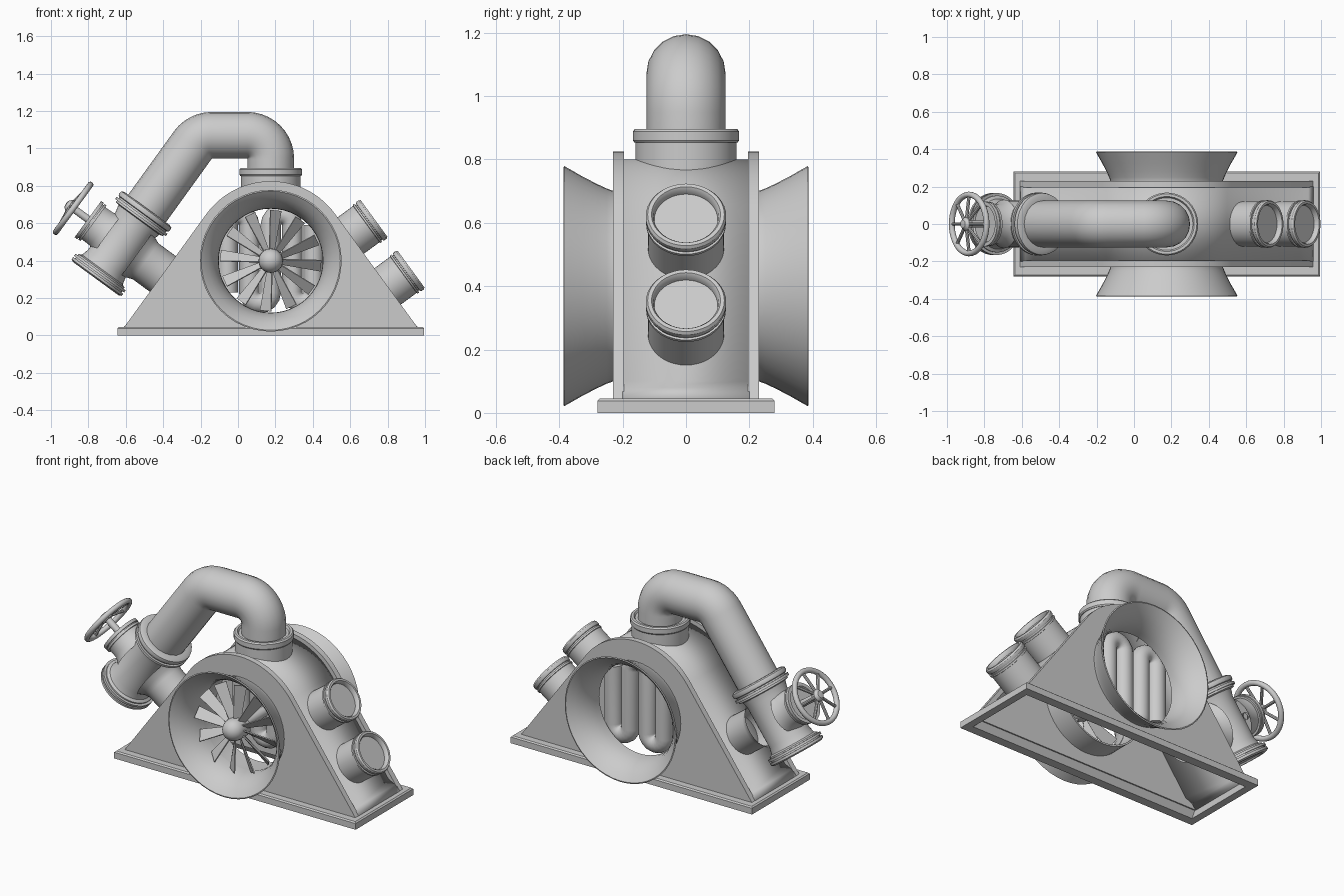
import bpy, bmesh
from math import sin, cos, pi, radians, atan2, hypot
from mathutils import Vector, Matrix

if "Cube" in bpy.data.objects:
    bpy.data.objects.remove(bpy.data.objects["Cube"])

CX, CZ = 0.175, 0.40                 # centre of the fan and of the rounded housing
SL = Vector((0.59, 0, 0.807))        # direction up the left slope
NL = Vector((-0.807, 0, 0.59))       # outward from left slope
NR = Vector((0.807, 0, 0.59))        # outward from right slope
TR = Vector((-0.59, 0, 0.807))       # up the right slope
C = Vector((CX, 0, CZ))


def finish(name, bm, smooth=True, recalc=True):
    if recalc:
        bmesh.ops.recalc_face_normals(bm, faces=bm.faces[:])
    me = bpy.data.meshes.new(name)
    bm.to_mesh(me)
    bm.free()
    if smooth:
        me.shade_smooth()
        me.set_sharp_from_angle(angle=radians(32))
    ob = bpy.data.objects.new(name, me)
    bpy.context.collection.objects.link(ob)
    return ob


def lathe(name, profile, origin, axis, seg=40):
    """Revolve (radius, height) points about an axis."""
    bm = bmesh.new()
    m = Matrix.Translation(origin) @ Vector(axis).to_track_quat('Z', 'Y').to_matrix().to_4x4()
    rings = []
    for r, h in profile:
        if r == 0:
            rings.append([bm.verts.new(m @ Vector((0, 0, h)))])
        else:
            rings.append([bm.verts.new(m @ Vector((r * cos(2 * pi * i / seg), r * sin(2 * pi * i / seg), h)))
                          for i in range(seg)])
    for a, b in zip(rings, rings[1:]):
        for i in range(seg):
            j = (i + 1) % seg
            f = [a[i % len(a)], a[j % len(a)], b[j % len(b)], b[i % len(b)]]
            bm.faces.new(list(dict.fromkeys(f)))
    return finish(name, bm)


def to_mesh(name, cu):
    """Turn a curve datablock into a mesh object."""
    tmp = bpy.data.objects.new("tmp", cu)
    bpy.context.collection.objects.link(tmp)
    bpy.context.view_layer.update()
    dg = bpy.context.evaluated_depsgraph_get()
    me = bpy.data.meshes.new_from_object(tmp.evaluated_get(dg))
    bpy.data.objects.remove(tmp)
    bm = bmesh.new()
    bm.from_mesh(me)
    bmesh.ops.remove_doubles(bm, verts=bm.verts[:], dist=1e-5)
    return bm


def spline(cu, pts, cyclic=False):
    s = cu.splines.new('POLY')
    s.points.add(len(pts) - 1)
    for p, q in zip(s.points, pts):
        p.co = (*q, 1)
    s.use_cyclic_u = cyclic


def tube(name, pts, r, cyclic=False, res=6):
    cu = bpy.data.curves.new(name, 'CURVE')
    cu.dimensions = '3D'
    cu.bevel_depth, cu.bevel_resolution, cu.use_fill_caps = r, res, True
    spline(cu, pts, cyclic)
    return finish(name, to_mesh(name, cu))


def arc(cx, cz, r, a0, a1, n):
    return [(cx + r * cos(radians(a0 + (a1 - a0) * i / n)),
             cz + r * sin(radians(a0 + (a1 - a0) * i / n))) for i in range(n + 1)]


# base frame: hollow rectangle with a chamfered outer top edge
bm = bmesh.new()
loops = []
for hx, hy, z in [(.82, .28, 0), (.82, .28, .038), (.812, .272, .045), (.775, .2, .045), (.775, .225, 0)]:
    loops.append([bm.verts.new((CX + sx * hx, sy * hy, z)) for sx, sy in ((-1, -1), (1, -1), (1, 1), (-1, 1))])
for a, b in zip(loops, loops[1:] + loops[:1]):
    for i in range(4):
        bm.faces.new((a[i], a[(i + 1) % 4], b[(i + 1) % 4], b[i]))
finish("base_frame", bm, smooth=False)

# side plates with round openings
A = 36.2
for side, nm in ((-1, "front"), (1, "back")):
    cu = bpy.data.curves.new("plate", 'CURVE')
    cu.dimensions, cu.fill_mode, cu.extrude = '2D', 'BOTH', 0.0175
    spline(cu, [(x, z, 0) for x, z in [(.962, .04)] + arc(CX, CZ, .425, A, 180 - A, 28) + [(-.612, .04)]], True)
    spline(cu, [(x, z, 0) for x, z in arc(CX, CZ, .285, 0, 351, 39)], True)
    bm = to_mesh("plate", cu)
    bm.transform(Matrix.Translation((0, side * .2125, 0)) @ Matrix.Rotation(pi / 2, 4, 'X'))
    finish(nm + "_side_plate", bm)

# housing shell between the plates, with a small ledge at both feet
half = [(.785, .045), (.757, .08), (.712, .10)]
prof = [(CX + x, z) for x, z in half] + arc(CX, CZ, .40, A, 180 - A, 28) + [(CX - x, z) for x, z in half[::-1]]
bm = bmesh.new()
rows = [[bm.verts.new((x, y, z)) for x, z in prof] for y in (-.2, .2)]
for i in range(len(prof) - 1):
    bm.faces.new((rows[0][i], rows[0][i + 1], rows[1][i + 1], rows[1][i]))
shell = finish("housing_shell", bm, recalc=False)
mod = shell.modifiers.new("thickness", 'SOLIDIFY')
mod.thickness = 0.012
mod.offset = 1 if shell.data.polygons[15].normal.z < 0 else -1

# flared trumpets on both sides
flare = [(.278, .195), (.28, .235), (.29, .275), (.308, .315), (.335, .352), (.362, .378), (.372, .387),
         (.379, .385), (.368, .365), (.345, .325), (.322, .28), (.308, .25), (.30, .228), (.30, .195), (.278, .195)]
for side, nm in ((-1, "front"), (1, "back")):
    lathe(nm + "_trumpet", flare, (CX, 0, CZ), (0, side, 0), 48)
lathe("fan_duct", [(.28, .2), (.28, .06), (.29, .06), (.29, .2)], (CX, 0, CZ), (0, -1, 0), 48)

# fan: hub, shaft and pitched blades
hub = [(.065 * cos(radians(a)), .29 + .065 * sin(radians(a))) for a in range(0, 90, 15)] + [(0, .355)]
lathe("fan_hub", [(0, .22), (.065, .22)] + hub, (CX, 0, CZ), (0, -1, 0), 24)
lathe("fan_shaft", [(0, 0), (.03, 0), (.03, .23)], (CX, 0, CZ), (0, -1, 0), 16)
bm = bmesh.new()
for k in range(12):
    rot = Matrix.Translation((CX, -.265, CZ)) @ Matrix.Rotation(2 * pi * k / 12 + .1, 4, 'Y')
    v = []
    for r, w, pitch in ((.045, .022, 55), (.27, .036, 35)):
        for s, t in ((-1, -1), (1, -1), (1, 1), (-1, 1)):
            p = Matrix.Rotation(radians(pitch), 4, 'Z') @ Vector((s * w, t * .003, r))
            v.append(bm.verts.new(rot @ p))
    for f in ((0, 1, 2, 3), (4, 5, 6, 7), (0, 1, 5, 4), (1, 2, 6, 5), (2, 3, 7, 6), (3, 0, 4, 7)):
        bm.faces.new([v[i] for i in f])
finish("fan_blades", bm, smooth=False)

# serpentine cooling coil inside
pts, step, n = [], .115, 5
for k in range(n):
    x = CX + (k - (n - 1) / 2) * step
    up = k % 2 == 0
    pts += [(x, .23), (x, .59)] if up else [(x, .59), (x, .23)]
    if k < n - 1:
        a0, a1 = (180, 0) if up else (180, 360)
        pts += arc(x + step / 2, .59 if up else .23, step / 2, a0, a1, 8)[1:-1]
tube("cooling_coil", [(x, .12, z) for x, z in pts], .054)

# top collar and overhead pipe
lathe("top_collar", [(.16, .755), (.16, .853), (.163, .853), (.168, .86), (.168, .888), (.161, .896),
                     (.147, .896), (.14, .885), (.12, .885)], (CX, 0, 0), (0, 0, 1))
P0 = Vector((-.241, 0, 1.014))          # where the sloping run of the pipe starts
path = [(CX, .85)] + arc(.05, .945, .125, 0, 90, 10) + arc(-.14, .945, .125, 90, 143.8, 6)
end = P0 - SL * .45
tube("overhead_pipe", [(x, 0, z) for x, z in path] + [end], .125, res=8)

# valve body with double flanges
lathe("valve_body", [(.12, .415), (.15, .415), (.165, .422), (.168, .435), (.165, .448), (.155, .452),
                     (.155, .46), (.168, .46), (.168, .475), (.155, .475), (.155, .485), (.135, .49),
                     (.125, .53), (.125, .78), (.135, .82), (.152, .828), (.152, .836), (.166, .836),
                     (.166, .85), (.154, .85), (.154, .858), (.166, .858), (.166, .872), (.15, .88),
                     (.13, .88), (.125, .87), (0, .87)], P0, -SL)
V = P0 - SL * .648                      # valve centre
lathe("valve_outlet", [(.155, .10), (.13, .13), (.118, .16), (.118, .345)], V, -NL)
lathe("valve_bonnet", [(.13, .09), (.108, .13), (.106, .185), (.118, .185), (.118, .198), (.11, .198),
                       (.11, .204), (.12, .204), (.12, .222), (.1, .222), (.095, .212), (0, .212)], V, NL)

# handwheel on its stem
lathe("valve_stem", [(.02, .2), (.02, .32), (.034, .322), (.036, .345), (.022, .362), (0, .366)], V, NL, 20)
Y = Vector((0, 1, 0))


def wheel_point(a, r, s):
    return V + NL * s + (SL * cos(a) + Y * sin(a)) * r


tube("handwheel_rim", [wheel_point(2 * pi * i / 40, .157, .32) for i in range(40)], .016, True, 4)
for k in range(8):
    a = 2 * pi * k / 8
    tube(f"handwheel_spoke_{k + 1}", [wheel_point(a, .02, .338), wheel_point(a, .155, .32)], .009, res=2)

# two outlet ports on the right slope
for k, t in enumerate((-.144, -.48)):
    lathe(f"outlet_port_{k + 1}", [(.12, .38), (.12, .528), (.126, .53), (.126, .54), (.117, .541), (.117, .548),
                                   (.124, .549), (.127, .556), (.127, .57), (.121, .579), (.109, .579),
                                   (.102, .57), (.10, .552), (0, .552)], C + TR * t, NR)
